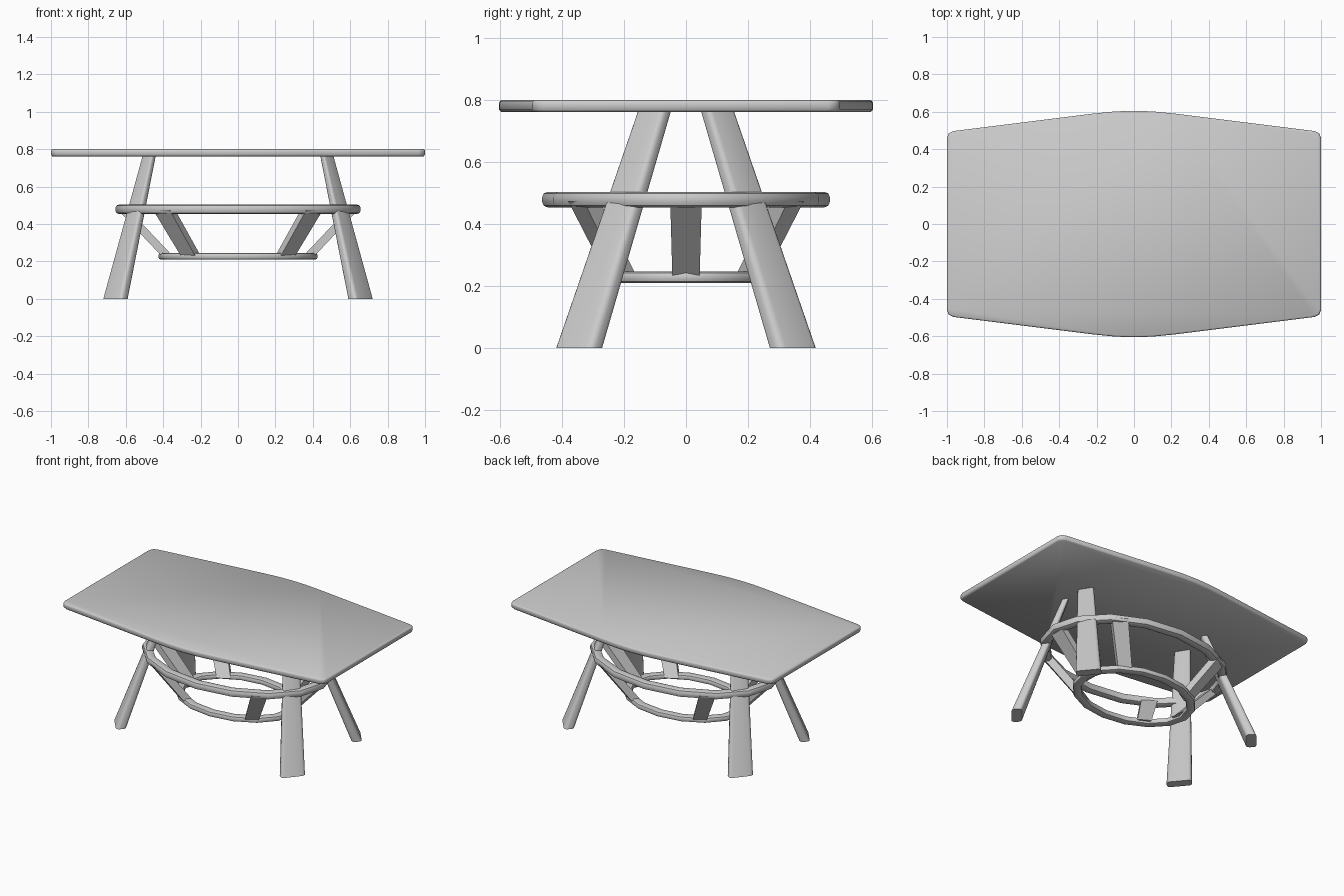
import bpy, bmesh
from math import sin, cos, pi, radians, hypot
from mathutils import Vector

cube = bpy.data.objects.get("Cube")
if cube:
    bpy.data.objects.remove(cube, do_unlink=True)

GREY = (0.6, 0.6, 0.6, 1)
mat = bpy.data.materials.new("plain grey")
mat.use_nodes = True
mat.diffuse_color = GREY
mat.node_tree.nodes["Principled BSDF"].inputs["Base Color"].default_value = GREY


def loft(name, loops, closed=False, angle=40):
    """Skin a list of matching point loops, capping the ends unless closed."""
    bm = bmesh.new()
    rows = [[bm.verts.new(p) for p in loop] for loop in loops]
    n = len(rows[0])
    pairs = list(zip(rows, rows[1:])) + ([(rows[-1], rows[0])] if closed else [])
    for a, b in pairs:
        for i in range(n):
            j = (i + 1) % n
            bm.faces.new((a[i], a[j], b[j], b[i]))
    if not closed:
        bm.faces.new(rows[0][::-1])
        bm.faces.new(rows[-1])
    bmesh.ops.recalc_face_normals(bm, faces=bm.faces)
    mesh = bpy.data.meshes.new(name)
    bm.to_mesh(mesh)
    bm.free()
    mesh.materials.append(mat)
    obj = bpy.data.objects.new(name, mesh)
    bpy.context.collection.objects.link(obj)
    bpy.ops.object.select_all(action='DESELECT')
    obj.select_set(True)
    bpy.context.view_layer.objects.active = obj
    bpy.ops.object.shade_smooth_by_angle(angle=radians(angle))
    return obj


def rounded_rect(w, h, r, steps=3):
    """Rounded rectangle centred on the origin."""
    pts = []
    for k, (sx, sy) in enumerate([(1, 1), (-1, 1), (-1, -1), (1, -1)]):
        for s in range(steps + 1):
            a = pi / 2 * (k + s / steps)
            pts.append((sx * (w / 2 - r) + r * cos(a), sy * (h / 2 - r) + r * sin(a)))
    return pts


# Table top: boat-shaped outline with softened rim
quarter = [(1, .46), (.99, .485), (.965, .497), (.22, .59), (.1, .602)]
half = quarter + [(0, .605)] + [(-x, y) for x, y in reversed(quarter)]
outline = half + [(-x, -y) for x, y in half]


def rim(inset, z):
    return [(x * (1 - inset), y * (1 - inset / .6), z) for x, y in outline]


loft("table_top", [rim(.007, .762), rim(0, .77), rim(0, .79), rim(.002, .796), rim(.008, .8)], angle=60)


# Oval rings: rounded section swept around an ellipse
def ring(name, a, b, z, w, h, segments=16):
    section = rounded_rect(w, h, min(w, h) * .35, 2)
    loops = []
    for i in range(segments):
        t = 2 * pi * i / segments
        loops.append([((a + u) * cos(t), (b + u) * sin(t), z + v) for u, v in section])
    loft(name, loops, closed=True)


ring("upper_ring", .625, .435, .479, .06, .05)
ring("lower_ring", .397, .285, .228, .056, .036)

# Legs: splayed tapering boards, turned to face the corners
turn = radians(-48)
board = [(u * cos(turn) - v * sin(turn), u * sin(turn) + v * cos(turn))
         for u, v in rounded_rect(.158, .066, .022)]
span_x = 2 * max(p[0] for p in board)
span_y = 2 * max(p[1] for p in board)


def leg_loop(cx, cy, dx, dy, z, sx, sy):
    return [(sx * (cx + x * dx / span_x), sy * (cy + y * dy / span_y), z) for x, y in board]


for sx, side in ((1, "left"), (-1, "right")):
    for sy, end in ((1, "back"), (-1, "front")):
        loft(f"{end}_{side}_leg", [leg_loop(.655, .345, .13, .148, 0, sx, sy),
                                   leg_loop(.475, .102, .07, .106, .764, sx, sy)])


# Braces: flat slats between the two rings
def brace(name, low, high, tangent):
    side = Vector(tangent).normalized()
    low, high = Vector(low), Vector(high)
    out = Vector((-side.y, side.x, 0))
    loops = []
    for p, w in ((low, .088), (high, .102)):
        loops.append([p + side * u * w / 2 + out * v * .03
                      for u, v in ((1, 1), (-1, 1), (-1, -1), (1, -1))])
    loft(name, loops, angle=30)


for sx, side in ((1, "left"), (-1, "right")):
    brace(f"{side}_brace", (sx * .375, 0, .225), (sx * .612, 0, .475), (0, 1, 0))
    for sy, end in ((1, "back"), (-1, "front")):
        brace(f"{end}_{side}_brace", (sx * .25, sy * .205, .225),
              (sx * .395, sy * .33, .475), (.87 * sx, -.5 * sy, 0))
